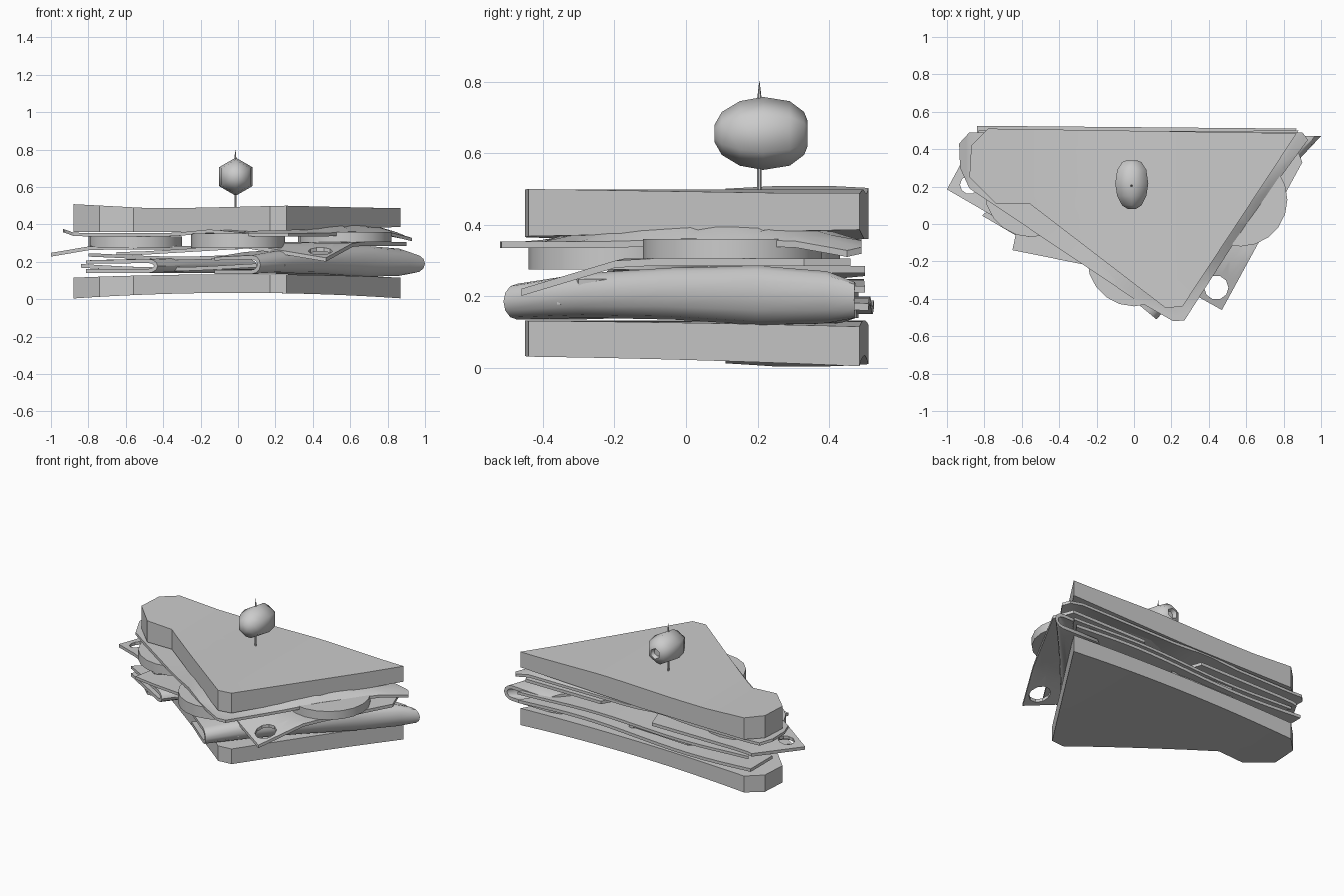
import bpy, bmesh, math
from mathutils import Vector

if "Cube" in bpy.data.objects:
    bpy.data.objects.remove(bpy.data.objects["Cube"])

grey = bpy.data.materials.new("plain grey")
grey.diffuse_color = (0.6, 0.6, 0.6, 1)
grey.use_nodes = True
grey.node_tree.nodes["Principled BSDF"].inputs["Base Color"].default_value = grey.diffuse_color


def finish(name, bm, angle=30):
    bmesh.ops.recalc_face_normals(bm, faces=bm.faces)
    me = bpy.data.meshes.new(name)
    bm.to_mesh(me)
    bm.free()
    me.materials.append(grey)
    ob = bpy.data.objects.new(name, me)
    bpy.context.collection.objects.link(ob)
    bpy.context.view_layer.objects.active = ob
    ob.select_set(True)
    bpy.ops.object.shade_smooth_by_angle(angle=math.radians(angle))
    ob.select_set(False)
    return ob


def slab(name, outline, low, high, holes=(), step=0.1):
    """Flat outline with optional round holes, bent between two height functions."""
    bm = bmesh.new()
    loops = [outline]
    for hx, hy, r in holes:
        loops.append([(hx + r * math.cos(a * math.pi / 5), hy + r * math.sin(a * math.pi / 5))
                      for a in range(10)])
    edges = []
    for loop in loops:
        vs = [bm.verts.new((x, y, 0)) for x, y in loop]
        edges += [bm.edges.new((vs[i - 1], vs[i])) for i in range(len(vs))]
    bmesh.ops.triangle_fill(bm, edges=edges, use_beauty=True, normal=(0, 0, 1))
    for axis in (Vector((1, 0, 0)), Vector((0, 1, 0))):
        for i in range(-int(1 / step), int(1 / step) + 1):
            bmesh.ops.bisect_plane(bm, geom=bm.verts[:] + bm.edges[:] + bm.faces[:],
                                   plane_co=axis * (i * step + 0.003), plane_no=axis)
    bottom = bm.verts[:]
    ext = bmesh.ops.extrude_face_region(bm, geom=bm.faces[:], use_keep_orig=True)
    top = [g for g in ext["geom"] if isinstance(g, bmesh.types.BMVert)]
    for verts, height in ((bottom, low), (top, high)):
        for v in verts:
            v.co.z = height(v.co.x, v.co.y)
    return finish(name, bm)


def sheet(name, outline, height, thick, holes=()):
    return slab(name, outline, height, lambda x, y: height(x, y) + thick, holes)


def folded(name, path, dirs, width, thick=0.022):
    """Slice folded over: path rows are x, y, bottom z, top z along the fold."""
    bm = bmesh.new()
    rings = []
    n = len(path) - 1
    for i, (x, y, z0, z1) in enumerate(path):
        d = Vector(dirs[0]).lerp(Vector(dirs[1]), i / n)
        mid, half = (z0 + z1) / 2, (z1 - z0) / 2
        prof = []
        for h, e in ((half, 0), (half - thick, thick)):
            arc = [(0.06 - (0.06 - e) * math.cos(a), h * math.sin(a))
                   for a in [math.radians(k) for k in range(-90, 91, 30)]]
            arc = [(width, -h)] + arc + [(width, h * 0.8)]
            prof += arc if e == 0 else arc[::-1]
        rings.append([bm.verts.new((x + d.x * u, y + d.y * u, mid + w)) for u, w in prof])
    m = len(rings[0])
    for a, b in zip(rings, rings[1:]):
        for j in range(m):
            bm.faces.new((a[j - 1], a[j], b[j], b[j - 1]))
    for ring in (rings[0], rings[-1]):
        for j in range(m // 2 - 1):
            bm.faces.new((ring[j], ring[j + 1], ring[m - 2 - j], ring[m - 1 - j]))
    return finish(name, bm, 40)


# Bread slices with a rounded crust shoulder on the left
bread = [(-0.87, 0.42), (-0.78, 0.51), (0.87, 0.485), (0.26, -0.44), (0.17, -0.45),
         (-0.56, 0.11), (-0.74, 0.11), (-0.88, 0.25)]
arch = lambda x: 0.03 * (1 - (x / 0.88) ** 2)
slab("bottom_bread", bread, lambda x, y: 0.004 + arch(x), lambda x, y: 0.115 + 0.6 * arch(x))
slab("top_bread", bread,
     lambda x, y: 0.36 + 0.03 * max(0, x),
     lambda x, y: 0.488 + 0.02 * max(0, -x - 0.5) / 0.38 + 0.012 * max(0, 1 - abs(x - 0.25) / 0.5))

# Folded ham slices
folded("right_ham", [(0.12, -0.51, 0.135, 0.235), (0.3, -0.31, 0.14, 0.265), (0.52, -0.06, 0.135, 0.28),
                     (0.74, 0.19, 0.12, 0.285), (0.92, 0.385, 0.125, 0.27), (1.0, 0.47, 0.14, 0.24)],
       [(-0.77, 0.64), (-1, 0.02)], 0.32)
folded("left_ham", [(-0.43, -0.18, 0.14, 0.215), (-0.25, 0.05, 0.14, 0.22), (0.1, 0.46, 0.14, 0.22)],
       [(-0.85, 0.5), (-1, 0.05)], 0.45)

# Thin slices reaching the back edge
sheet("lower_slice", [(-0.84, 0.525), (0.87, 0.51), (0.25, -0.36), (0.1, -0.36), (-0.55, 0.12), (-0.84, 0.3)],
      lambda x, y: 0.165 + 0.015 * math.sin(4 * x), 0.02)
sheet("middle_slice", [(-0.8, 0.49), (0.88, 0.5), (0.3, -0.3), (0.1, -0.35), (-0.5, 0.1)],
      lambda x, y: 0.22 + 0.01 * math.sin(5 * x), 0.018)

# Cheese slices with holes, corners poking out
sheet("left_cheese", [(-1.0, 0.185), (-0.83, 0.5), (-0.1, 0.5), (0.0, 0.2), (-0.56, -0.07)],
      lambda x, y: 0.265 - 0.17 * max(0, -x - 0.78), 0.02, [(-0.88, 0.21, 0.05)])
sheet("front_cheese", [(-0.65, -0.14), (-0.6, 0.1), (-0.1, 0.2), (0.1, -0.2), (-0.25, -0.22)],
      lambda x, y: 0.235 + 0.06 * max(0, x + 0.55), 0.018)
sheet("right_cheese", [(0.47, -0.46), (0.9, 0.33), (0.85, 0.46), (0.3, 0.46), (-0.05, -0.17)],
      lambda x, y: 0.285 - 0.3 * max(0, -0.18 - y), 0.02, [(0.44, -0.34, 0.065)])

# Tomato slices
for name, x, y, z, h in (("front_tomato", 0.0, -0.19, 0.275, 0.075), ("right_tomato", 0.57, 0.13, 0.305, 0.055),
                         ("left_tomato", -0.55, 0.18, 0.275, 0.06)):
    bm = bmesh.new()
    bmesh.ops.create_cone(bm, cap_ends=True, segments=20, radius1=0.25, radius2=0.25, depth=h)
    bmesh.ops.translate(bm, verts=bm.verts, vec=(x, y, z + h / 2))
    finish(name, bm)


# Lettuce leaf: arched along the right edge, curled up at the left end
def leaf(x, y):
    inside = ((y + 0.52) * 0.70 - (x - 0.25)) * 0.81
    hump = 0.09 * max(0, math.cos(math.pi * (y - 0.05) / 0.9))
    z = 0.335 + hump * min(1, max(0, inside) / 0.12) * max(0, min(1, (x + 0.1) / 0.3))
    z += 0.02 * max(0, 1 - abs(x + 0.15) / 0.2) + 0.35 * max(0, -x - 0.87)
    return z - 0.25 * max(0, x - 0.83)


sheet("lettuce", [(-0.93, 0.3), (-0.935, 0.43), (-0.88, 0.49), (0.9, 0.49), (0.93, 0.45), (0.6, 0.0),
                  (0.27, -0.515), (0.21, -0.52), (0.0, -0.4), (-0.88, 0.19)], leaf, 0.018)

# Olive: six-sided rings along y with a hollow at the back end
bm = bmesh.new()
rings = []
for y, r in ((0.08, 0.025), (0.1, 0.06), (0.15, 0.09), (0.215, 0.102), (0.29, 0.09), (0.33, 0.06),
             (0.34, 0.035), (0.315, 0.025)):
    rings.append([bm.verts.new((-0.012 + r * math.sin(k * math.pi / 3), y, 0.655 + r * math.cos(k * math.pi / 3)))
                  for k in range(6)])
for a, b in zip(rings, rings[1:]):
    for k in range(6):
        bm.faces.new((a[k - 1], a[k], b[k], b[k - 1]))
bm.faces.new(rings[0])
bm.faces.new(rings[-1])
finish("olive", bm, 65)

# Toothpick with a pointed tip
for name, r2, z0, z1 in (("toothpick", 0.006, 0.3, 0.755), ("toothpick_tip", 0.0, 0.755, 0.805)):
    bm = bmesh.new()
    bmesh.ops.create_cone(bm, cap_ends=True, segments=6, radius1=0.006, radius2=r2, depth=z1 - z0)
    bmesh.ops.translate(bm, verts=bm.verts, vec=(-0.014, 0.205, (z0 + z1) / 2))
    finish(name, bm)
